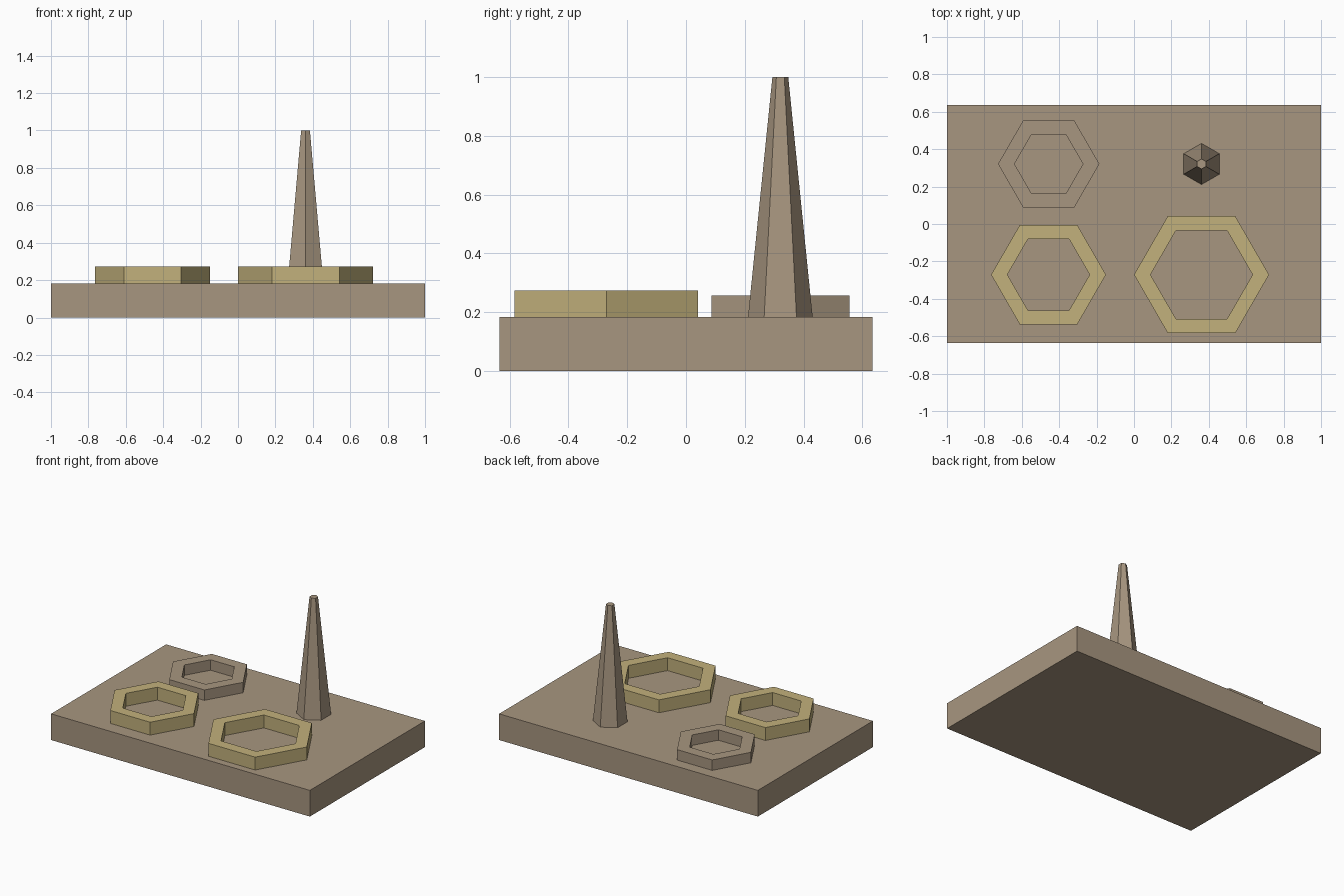
import bpy
import bmesh
from math import cos, sin, pi

cube = bpy.data.objects.get("Cube")
if cube:
    bpy.data.objects.remove(cube, do_unlink=True)

BASE_TOP = 0.183


def make_material(name, rgb):
    mat = bpy.data.materials.new(name)
    mat.use_nodes = True
    color = (*rgb, 1.0)
    mat.diffuse_color = color
    mat.node_tree.nodes["Principled BSDF"].inputs["Base Color"].default_value = color
    return mat


def add_object(name, bm, mat, location):
    bmesh.ops.recalc_face_normals(bm, faces=bm.faces)
    mesh = bpy.data.meshes.new(name)
    bm.to_mesh(mesh)
    bm.free()
    mesh.materials.append(mat)
    obj = bpy.data.objects.new(name, mesh)
    obj.location = location
    bpy.context.collection.objects.link(obj)
    return obj


def hexagon(bm, radius, z, turn=0.0):
    angles = [turn + i * pi / 3 for i in range(6)]
    return [bm.verts.new((radius * cos(a), radius * sin(a), z)) for a in angles]


def bridge(bm, a, b):
    for i in range(6):
        j = (i + 1) % 6
        bm.faces.new((a[i], a[j], b[j], b[i]))


def hex_ring(name, mat, x, y, outer, inner, height):
    bm = bmesh.new()
    loops = [hexagon(bm, r, z) for r, z in
             ((outer, 0), (outer, height), (inner, height), (inner, 0))]
    for i in range(4):
        bridge(bm, loops[i], loops[(i + 1) % 4])
    return add_object(name, bm, mat, (x, y, BASE_TOP))


tan = make_material("warm_tan", (0.39, 0.305, 0.215))
sand = make_material("sandy_yellow", (0.54, 0.44, 0.20))

# Base slab
bm = bmesh.new()
bmesh.ops.create_cube(bm, size=1)
bmesh.ops.scale(bm, vec=(2, 1.27, BASE_TOP), verts=bm.verts)
add_object("base_slab", bm, tan, (0, 0, BASE_TOP / 2))

# Hexagonal rings
hex_ring("front_left_ring", sand, 0.361, -0.271, 0.361, 0.273, 0.09)
hex_ring("front_right_ring", sand, -0.457, -0.271, 0.307, 0.220, 0.09)
hex_ring("back_right_ring", tan, -0.456, 0.321, 0.271, 0.183, 0.073)

# Tapered hexagonal spire
bm = bmesh.new()
bottom = hexagon(bm, 0.11, 0, pi / 6)
top = hexagon(bm, 0.027, 1 - BASE_TOP, pi / 6)
bridge(bm, bottom, top)
bm.faces.new(bottom)
bm.faces.new(top)
add_object("spire", bm, tan, (0.361, 0.321, BASE_TOP))
